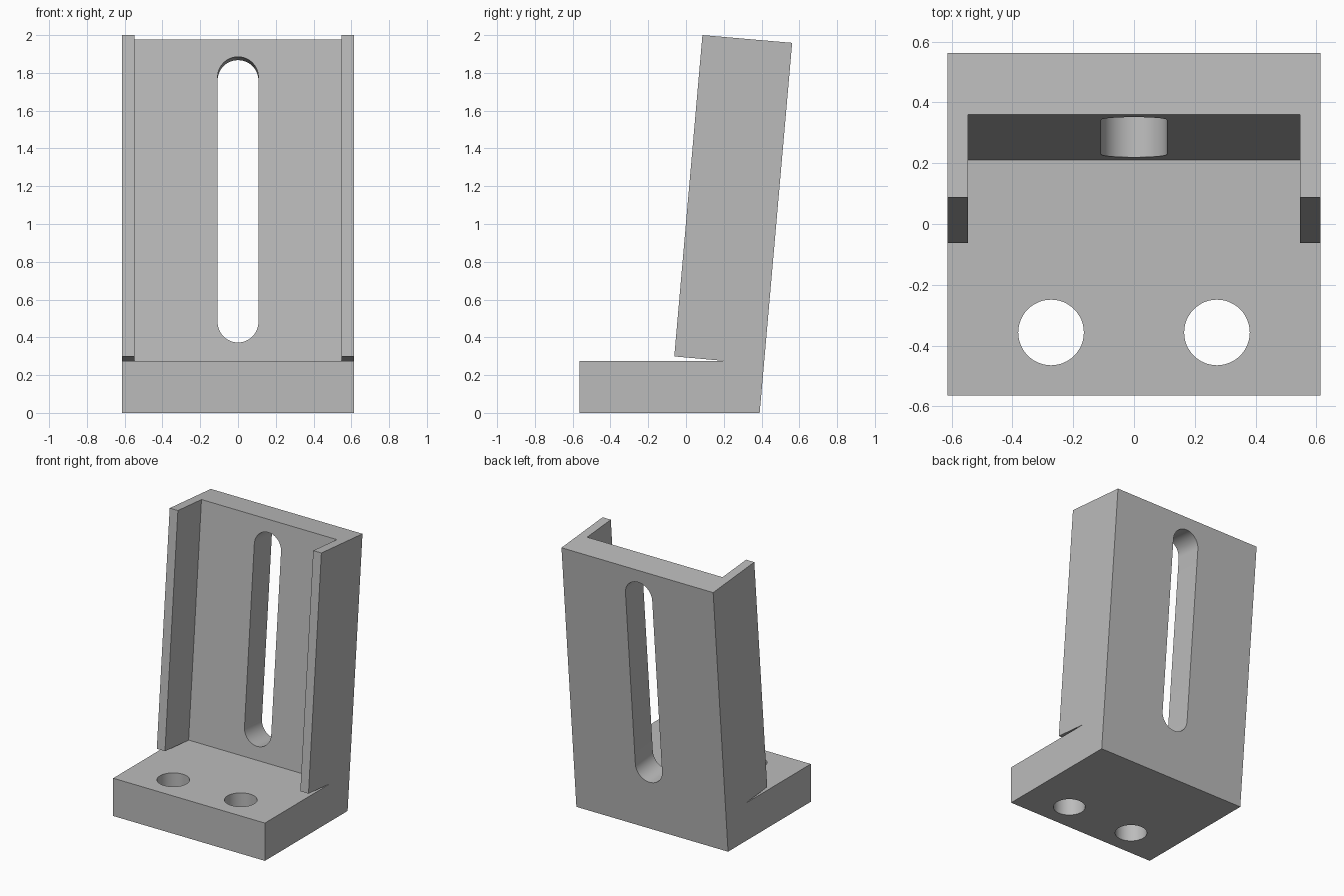
import bpy, bmesh, math
from mathutils import Vector

cube = bpy.data.objects.get("Cube")
if cube:
    bpy.data.objects.remove(cube, do_unlink=True)

HALF_W = 0.613            # half the overall width
BASE_TOP = 0.276
TILT = math.radians(5)    # backward lean of the upright

grey = bpy.data.materials.new("plain grey")
grey.use_nodes = True
colour = (0.5, 0.5, 0.5, 1)
grey.diffuse_color = colour
grey.node_tree.nodes["Principled BSDF"].inputs["Base Color"].default_value = colour


def prism(name, outline, sweep):
    """Closed solid made by sweeping a flat outline along a vector."""
    bm = bmesh.new()
    face = bm.faces.new([bm.verts.new(p) for p in outline])
    swept = bmesh.ops.extrude_face_region(bm, geom=[face])["geom"]
    bmesh.ops.translate(bm, vec=Vector(sweep),
                        verts=[v for v in swept if isinstance(v, bmesh.types.BMVert)])
    bmesh.ops.recalc_face_normals(bm, faces=bm.faces)
    mesh = bpy.data.meshes.new(name)
    bm.to_mesh(mesh)
    bm.free()
    obj = bpy.data.objects.new(name, mesh)
    bpy.context.collection.objects.link(obj)
    mesh.materials.append(grey)
    return obj


def side_prism(name, profile, half_width):
    return prism(name, [(-half_width, y, z) for y, z in profile], (2 * half_width, 0, 0))


def arc(cx, cy, r, start, end, n):
    return [(cx + r * math.cos(start + (end - start) * i / n),
             cy + r * math.sin(start + (end - start) * i / n)) for i in range(n + 1)]


def cut(target, cutter):
    mod = target.modifiers.new("cut", "BOOLEAN")
    mod.operation = "DIFFERENCE"
    mod.solver = "EXACT"
    mod.object = cutter
    bpy.context.view_layer.objects.active = target
    bpy.ops.object.modifier_apply(modifier=mod.name)
    bpy.data.objects.remove(cutter, do_unlink=True)


# Side outline: foot, leaning upright and the thin notch under the side flanges
bracket = side_prism("angle_bracket", [
    (-0.565, 0), (0.39, 0), (0.562, 1.959), (0.087, 2.0),
    (-0.062, 0.299), (0.195, BASE_TOP), (-0.565, BASE_TOP)], HALF_W)

# Channel between the two flanges
inner_y, top = 0.211, 2.2
cut(bracket, side_prism("channel_cutter", [
    (inner_y, BASE_TOP), (inner_y + (top - BASE_TOP) * math.tan(TILT), top),
    (-0.7, top), (-0.7, BASE_TOP)], 0.547))

# Long round-ended slot, square to the leaning plate
mid_z, radius, half_len = 1.129, 0.108, 0.759
up = Vector((0, math.sin(TILT), math.cos(TILT)))
back = Vector((0, math.cos(TILT), -math.sin(TILT)))
centre = Vector((0, inner_y + (mid_z - BASE_TOP) * math.tan(TILT), mid_z))
straight = half_len - radius
outline = (arc(0, straight, radius, 0, math.pi, 24)
           + arc(0, -straight, radius, math.pi, 2 * math.pi, 24))
cut(bracket, prism("slot_cutter",
                   [centre - back * 0.1 + Vector((u, 0, 0)) + up * v for u, v in outline],
                   back * 0.5))

# Two bolt holes through the foot
for side in (-1, 1):
    ring = arc(side * 0.273, -0.357, radius, 0, 2 * math.pi, 48)[:-1]
    cut(bracket, prism("bolt_hole_cutter", [(x, y, -0.1) for x, y in ring], (0, 0, 0.6)))

# Smooth the round walls, keep the corners crisp
bpy.ops.object.select_all(action="DESELECT")
bracket.select_set(True)
bpy.context.view_layer.objects.active = bracket
bpy.ops.object.shade_smooth_by_angle(angle=math.radians(30))
